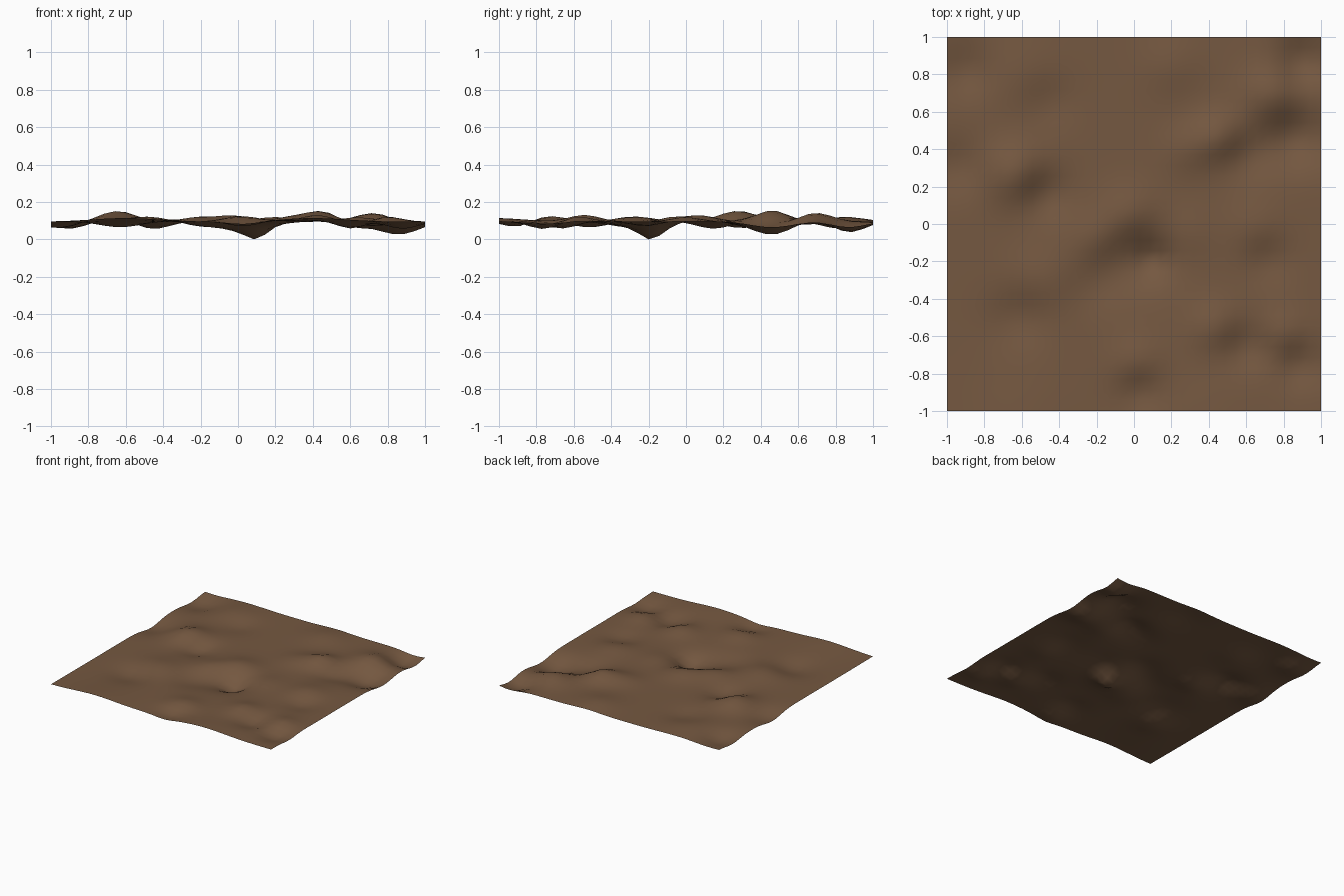
import bpy, bmesh, math

N = 35          # grid cells per side
BASE = 0.1      # mean ground level

# mounds and hollows: x, y, radius, height
BUMPS = [
    (0.10, -0.19, 0.07, -0.045), (0.04, -0.16, 0.19, -0.062),  # central pit
    (-0.02, 0.03, 0.15, 0.05), (-0.20, -0.08, 0.12, 0.03), (0.27, -0.06, 0.13, 0.022),
    (0.45, 0.46, 0.12, 0.06), (0.28, 0.40, 0.12, 0.025),       # ridge at back right
    (0.73, 0.69, 0.14, 0.05), (0.61, 0.37, 0.13, -0.033), (0.86, 0.46, 0.15, -0.072),
    (0.90, 0.87, 0.12, -0.06),
    (-0.63, 0.27, 0.15, 0.062), (-0.47, 0.16, 0.13, -0.048),   # mound at left
    (-0.5, -0.30, 0.17, 0.03), (-0.62, -0.50, 0.15, -0.035), (-0.2, -0.33, 0.14, -0.022),
    (0.43, -0.55, 0.12, 0.038), (0.60, -0.66, 0.12, -0.04),    # front right
    (0.80, -0.58, 0.11, 0.03), (0.88, -0.76, 0.11, -0.04),
    (0.02, -0.74, 0.13, 0.032), (0.03, -0.90, 0.11, -0.034),   # front
    (-0.96, 0.30, 0.14, -0.035), (-0.90, 0.82, 0.13, -0.04),
    (-0.60, 0.80, 0.2, 0.02), (-0.45, 0.65, 0.13, -0.022),
    (0.2, 0.85, 0.15, 0.025), (0.72, -0.2, 0.12, -0.027), (0.65, -0.02, 0.14, 0.025),
    (-0.6, -1.05, 0.25, 0.02), (0.4, -1.05, 0.25, 0.02),       # raised front edge
]


def height(x, y):
    return BASE + sum(h * math.exp(-((x - cx) ** 2 + (y - cy) ** 2) / (r * r))
                      for cx, cy, r, h in BUMPS)


# terrain patch
mesh = bpy.data.meshes.new("ground_patch")
bm = bmesh.new()
bmesh.ops.create_grid(bm, x_segments=N, y_segments=N, size=1)
for v in bm.verts:
    v.co.z = height(v.co.x, v.co.y)
low = min(v.co.z for v in bm.verts)
for v in bm.verts:
    v.co.z -= low
for f in bm.faces:
    f.smooth = True
bm.to_mesh(mesh)
bm.free()
ground = bpy.data.objects.new("ground_patch", mesh)
bpy.context.collection.objects.link(ground)

# brown earth
earth = bpy.data.materials.new("earth")
earth.diffuse_color = (0.178, 0.098, 0.052, 1)
mesh.materials.append(earth)
